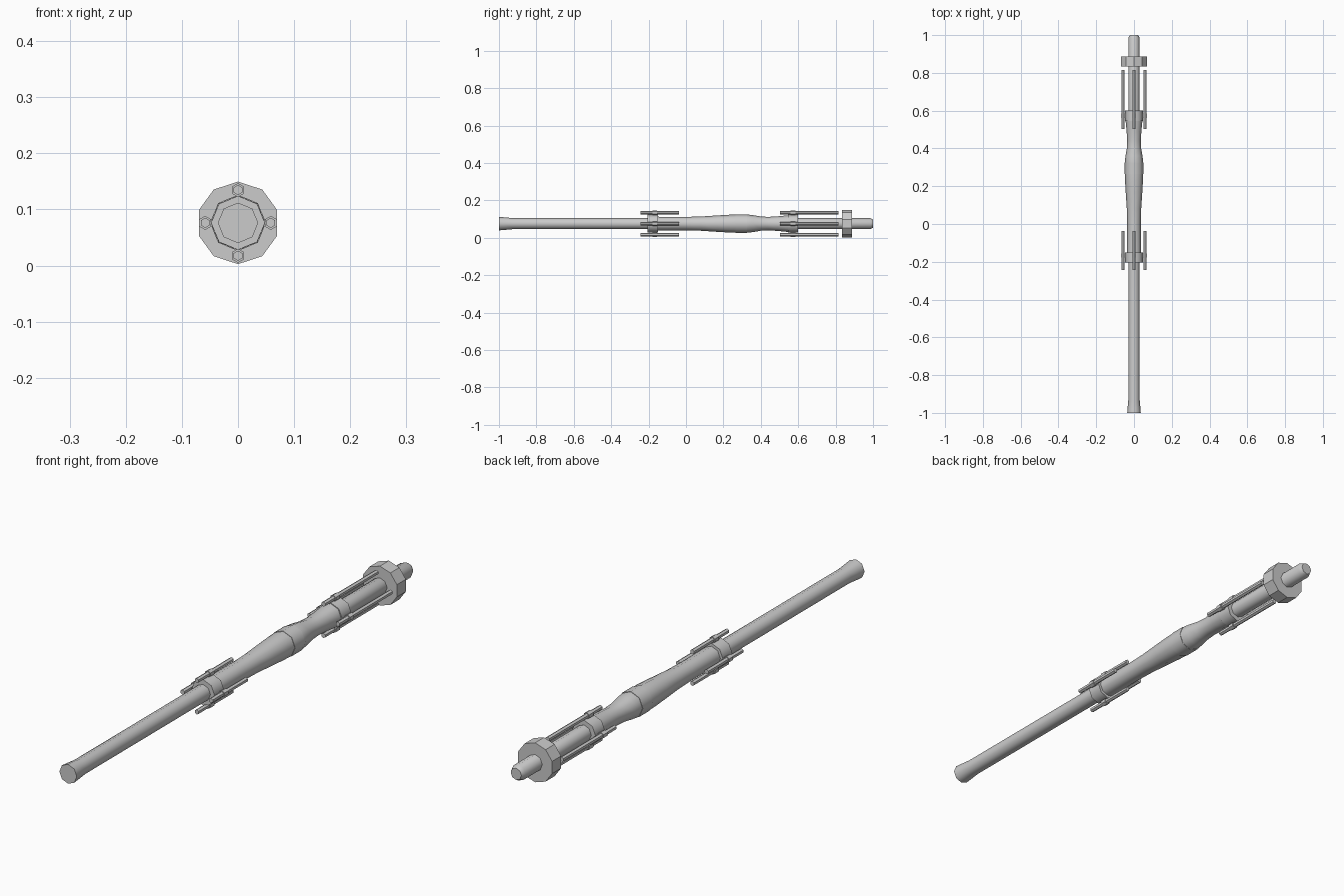
import bpy
from math import sin, cos, pi, radians

if "Cube" in bpy.data.objects:
    bpy.data.objects.remove(bpy.data.objects["Cube"])

CZ = 0.076  # height of the long axis


def lathe(name, profile, sides, x=0.0, z=CZ, smooth=True, turn=pi / 2):
    """Closed solid swept around a line parallel to y; profile = (y, radius)."""
    verts, faces = [], []
    for y, r in profile:
        for i in range(sides):
            a = turn + 2 * pi * i / sides
            verts.append((x + r * cos(a), y, z + r * sin(a)))
    for k in range(len(profile) - 1):
        for i in range(sides):
            j = (i + 1) % sides
            a, b = k * sides, (k + 1) * sides
            faces.append((a + i, a + j, b + j, b + i))
    faces.append(tuple(reversed(range(sides))))
    faces.append(tuple(range((len(profile) - 1) * sides, len(profile) * sides)))
    mesh = bpy.data.meshes.new(name)
    mesh.from_pydata(verts, [], [tuple(reversed(f)) for f in faces])
    mesh.update()
    obj = bpy.data.objects.new(name, mesh)
    bpy.context.collection.objects.link(obj)
    if smooth:
        bpy.ops.object.select_all(action='DESELECT')
        obj.select_set(True)
        bpy.context.view_layer.objects.active = obj
        bpy.ops.object.shade_smooth_by_angle(angle=radians(50))
    return obj


# Long front tube with a slightly flared end
lathe("front_tube", [(-1.0, 0.036), (-0.975, 0.034), (-0.93, 0.030),
                     (-0.19, 0.030)], 8)

# Swelling middle body
lathe("middle_body", [(-0.19, 0.037), (0.0, 0.036), (0.08, 0.038),
                      (0.17, 0.044), (0.23, 0.0475), (0.265, 0.0485),
                      (0.33, 0.0485), (0.36, 0.045), (0.40, 0.038),
                      (0.44, 0.036), (0.49, 0.039), (0.55, 0.045)], 8)
lathe("middle_band", [(0.265, 0.050), (0.325, 0.050)], 8)

# Rear tube with chamfered tip
lathe("rear_tube", [(0.55, 0.030), (0.985, 0.030), (1.0, 0.022)], 8)

# Collar rings
lathe("front_collar", [(-0.205, 0.048), (-0.15, 0.048)], 8)
lathe("rear_collar", [(0.545, 0.048), (0.60, 0.048)], 8)

# Ten-sided rear flange
lathe("rear_flange", [(0.835, 0.0735), (0.888, 0.0735)], 10, smooth=False)

# Four thin rods with a hex nut at each collar
groups = {"front": (-0.243, -0.037, -0.178, -0.155),
          "rear": (0.503, 0.815, 0.560, 0.585)}
for label, (y0, y1, n0, n1) in groups.items():
    for k in range(4):
        a = k * pi / 2
        x, z = 0.0585 * cos(a), CZ + 0.0585 * sin(a)
        lathe(f"{label}_rod_{k + 1}", [(y0, 0.009), (y1, 0.009)], 6,
              x, z, smooth=False)
        lathe(f"{label}_nut_{k + 1}", [(n0, 0.0125), (n1, 0.0125)], 6,
              x, z, smooth=False)
